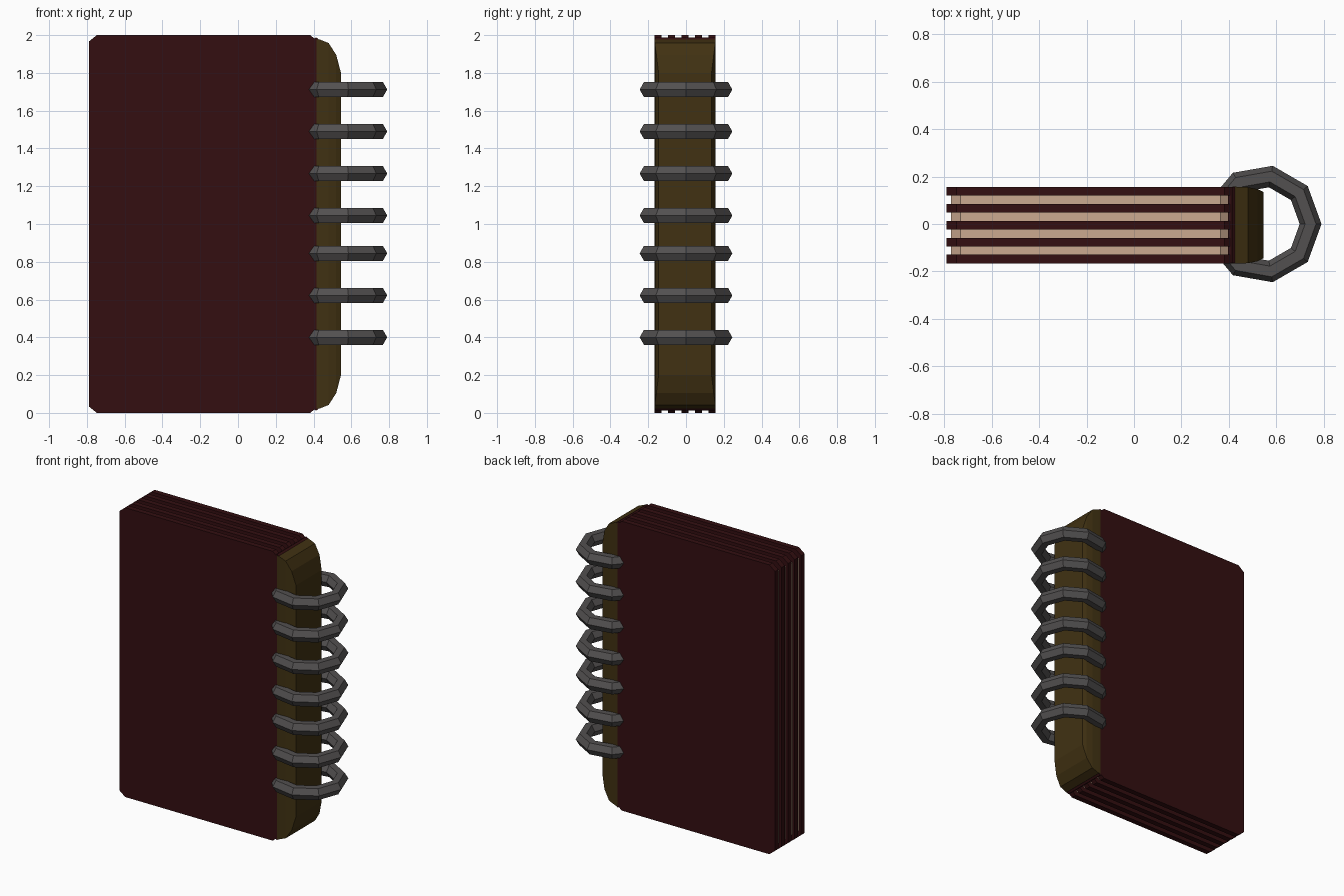
import bpy, bmesh

if "Cube" in bpy.data.objects:
    bpy.data.objects.remove(bpy.data.objects["Cube"])

def material(name, rgb):
    m = bpy.data.materials.new(name)
    m.diffuse_color = (*rgb, 1)
    m.use_nodes = True
    m.node_tree.nodes["Principled BSDF"].inputs["Base Color"].default_value = m.diffuse_color
    return m

RED = material("dark_red", (0.033, 0.0045, 0.0055))
OLIVE = material("olive_brown", (0.052, 0.031, 0.006))
PAPER = material("cream_paper", (0.60, 0.40, 0.28))
GREY = material("dark_grey_metal", (0.085, 0.08, 0.08))

def finish(bm, name, mat):
    bmesh.ops.recalc_face_normals(bm, faces=bm.faces)
    me = bpy.data.meshes.new(name)
    bm.to_mesh(me)
    bm.free()
    me.materials.append(mat)
    ob = bpy.data.objects.new(name, me)
    bpy.context.collection.objects.link(ob)
    return ob

def slab(name, x0, x1, z0, z1, y0, y1, cut, mat):
    """Upright sheet with clipped corners, extruded along y."""
    c, d = cut, cut * 0.8
    pts = [(x0 + c, z0), (x1 - c, z0), (x1, z0 + d), (x1, z1 - d),
           (x1 - c, z1), (x0 + c, z1), (x0, z1 - d), (x0, z0 + d)]
    bm = bmesh.new()
    face = bm.faces.new([bm.verts.new((x, y0, z)) for x, z in pts])
    ext = bmesh.ops.extrude_face_region(bm, geom=[face])
    verts = [v for v in ext["geom"] if isinstance(v, bmesh.types.BMVert)]
    bmesh.ops.translate(bm, verts=verts, vec=(0, y1 - y0, 0))
    return finish(bm, name, mat)

YC = -0.005      # book centre in y
PITCH = 0.0715   # spacing of the boards
HALF = 0.0185    # half thickness of a board

# Five boards with four recessed page blocks between them
for i in range(5):
    y = YC + (i - 2) * PITCH
    slab(f"board_{i + 1}", -0.79, 0.425, 0, 2, y - HALF, y + HALF, 0.043, RED)
    if i < 4:
        slab(f"pages_{i + 1}", -0.772, 0.405, 0.028, 1.972,
             y + HALF, y + PITCH - HALF, 0.04, PAPER)

# Red strip joining the boards at the spine
slab("binding_strip", 0.397, 0.429, 0.012, 1.988, YC - 0.16, YC + 0.16, 0.015, RED)

# Rounded spine lofted from rectangular sections: x, end inset in z, half width
bm = bmesh.new()
loops = []
for x, inset, w in [(0.415, 0.022, 0.162), (0.43, 0.022, 0.162), (0.48, 0.042, 0.160),
                    (0.52, 0.105, 0.152), (0.545, 0.20, 0.140)]:
    loops.append([bm.verts.new((x, YC + sy * w, z)) for sy, z in
                  [(-1, inset), (1, inset), (1, 2 - inset), (-1, 2 - inset)]])
for a, b in zip(loops, loops[1:]):
    for k in range(4):
        n = (k + 1) % 4
        bm.faces.new((a[k], a[n], b[n], b[k]))
bm.faces.new(loops[0])
bm.faces.new(loops[-1])
finish(bm, "spine", OLIVE)

# Seven binding rings
for i, z in enumerate([0.40, 0.622, 0.845, 1.045, 1.267, 1.49, 1.712]):
    bpy.ops.mesh.primitive_torus_add(major_segments=9, minor_segments=6,
                                     major_radius=0.203, minor_radius=0.046,
                                     location=(0.541, 0, z))
    ring = bpy.context.object
    ring.name = f"binding_ring_{i + 1}"
    ring.data.materials.append(GREY)
    ring.data.shade_flat()
